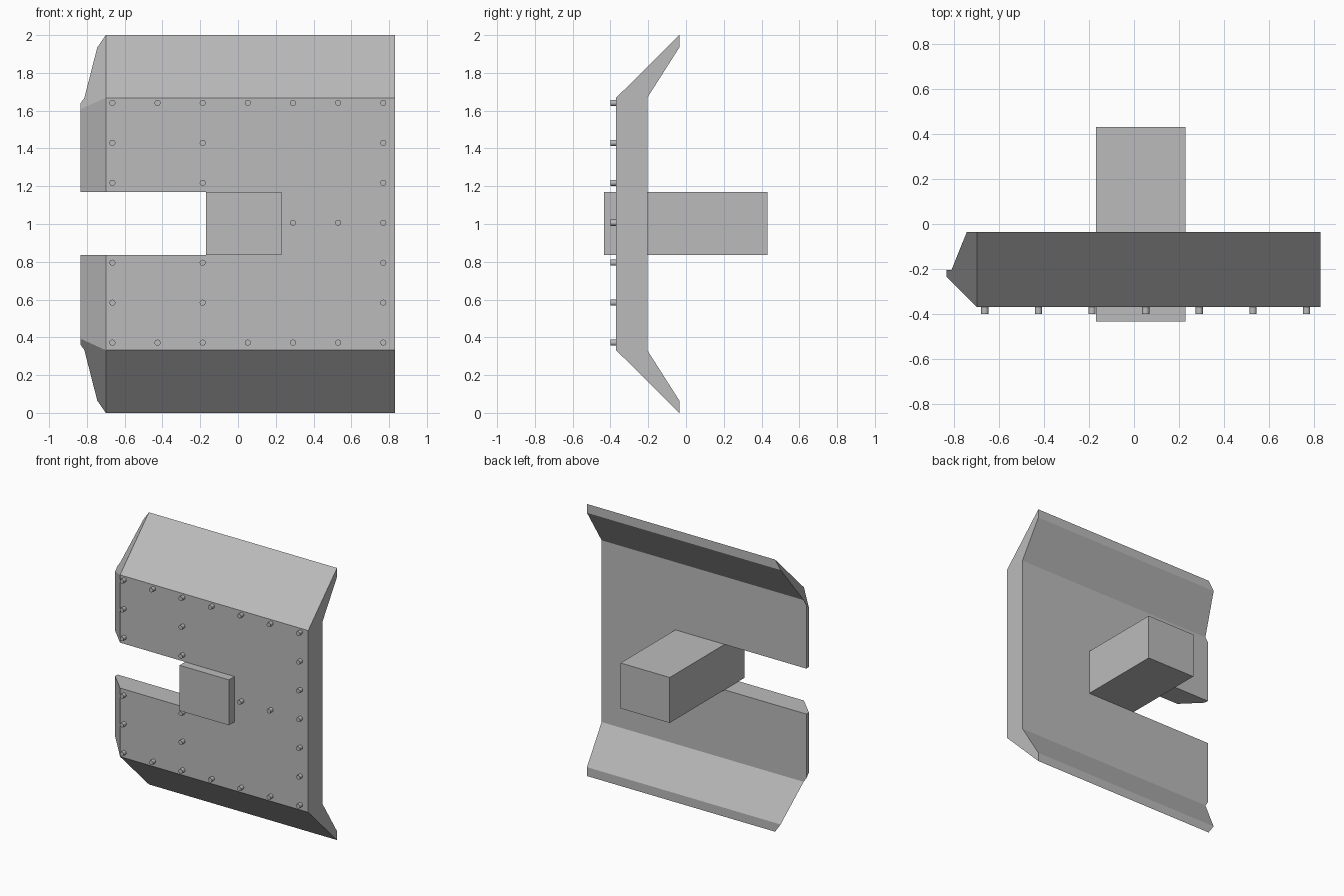
import bpy, bmesh
from mathutils import Vector

old = bpy.data.objects.get("Cube")
if old:
    bpy.data.objects.remove(old, do_unlink=True)

steel = bpy.data.materials.new("plain grey steel")
steel.use_nodes = True
GREY = (0.5, 0.5, 0.5, 1)
steel.diffuse_color = GREY
steel.node_tree.nodes["Principled BSDF"].inputs["Base Color"].default_value = GREY


def finish(bm, name):
    bmesh.ops.recalc_face_normals(bm, faces=bm.faces)
    mesh = bpy.data.meshes.new(name)
    bm.to_mesh(mesh)
    bm.free()
    mesh.materials.append(steel)
    obj = bpy.data.objects.new(name, mesh)
    bpy.context.collection.objects.link(obj)
    return obj


def box(name, low, high):
    bm = bmesh.new()
    bmesh.ops.create_cube(bm, size=1)
    low, high = Vector(low), Vector(high)
    for v in bm.verts:
        v.co = (low + high) / 2 + v.co * (high - low)
    return finish(bm, name)


def slice_off(bm, a, b, c):
    """Cut along the plane through three points, dropping the -x side."""
    a, b, c = Vector(a), Vector(b), Vector(c)
    normal = (b - a).cross(c - a).normalized()
    if normal.x > 0:
        normal.negate()
    cut = bmesh.ops.bisect_plane(bm, geom=bm.verts[:] + bm.edges[:] + bm.faces[:],
                                 dist=1e-5, plane_co=a, plane_no=normal, clear_outer=True)
    bmesh.ops.holes_fill(bm, edges=[e for e in bm.edges if e.is_boundary])


# Armour plate: bent cross-section, symmetric about mid height, swept along x
MID = 1.0
half = [(-0.37, 0.668), (-0.035, 1.0), (-0.035, 0.935), (-0.205, 0.668)]
profile = [(y, MID + h) for y, h in half] + [(y, MID - h) for y, h in reversed(half)]
bm = bmesh.new()
face = bm.faces.new([bm.verts.new((-0.835, y, z)) for y, z in profile])
ext = bmesh.ops.extrude_face_region(bm, geom=[face])
bmesh.ops.translate(bm, verts=[v for v in ext["geom"] if isinstance(v, bmesh.types.BMVert)],
                    vec=(1.665, 0, 0))

# Bevels on the slotted side: one per flange, one along the upright edge
for s in (1, -1):
    slice_off(bm, (-0.70, -0.37, MID + s * 0.668), (-0.70, -0.035, MID + s),
              (-0.745, -0.035, MID + s * 0.935))
slice_off(bm, (-0.70, -0.37, 0), (-0.70, -0.37, 1), (-0.835, -0.235, 0))
plate = finish(bm, "armour_plate")

# Slot open to the side
cutter = box("slot_cutter", (-1, -0.6, 0.836), (0.23, 0.2, 1.17))
cutter.hide_render = True
mod = plate.modifiers.new("slot", 'BOOLEAN')
mod.operation, mod.solver, mod.object = 'DIFFERENCE', 'EXACT', cutter
bpy.context.view_layer.objects.active = plate
plate.select_set(True)
bpy.ops.object.modifier_apply(modifier="slot")
bpy.data.objects.remove(cutter, do_unlink=True)

# Block seated at the closed end of the slot
box("slot_block", (-0.17, -0.435, 0.836), (0.23, 0.432, 1.17))

# Rivets on a regular grid, following the plate borders and two inner lines
bm = bmesh.new()
for col in range(7):
    for row in range(7):
        border = row in (0, 6) or col == 6
        inner = col in (0, 2) and row != 3
        beside_block = row == 3 and col >= 4
        if not (border or inner or beside_block):
            continue
        made = bmesh.ops.create_cone(bm, cap_ends=True, segments=16,
                                     radius1=0.016, radius2=0.016, depth=0.034)
        for v in made["verts"]:
            x, y, z = v.co
            v.co = (-0.665 + col * 0.239 + x, -0.384 + z, 0.372 + row * 0.2115 + y)
rivets = finish(bm, "rivets")
bpy.ops.object.select_all(action='DESELECT')
rivets.select_set(True)
bpy.context.view_layer.objects.active = rivets
bpy.ops.object.shade_smooth_by_angle()
